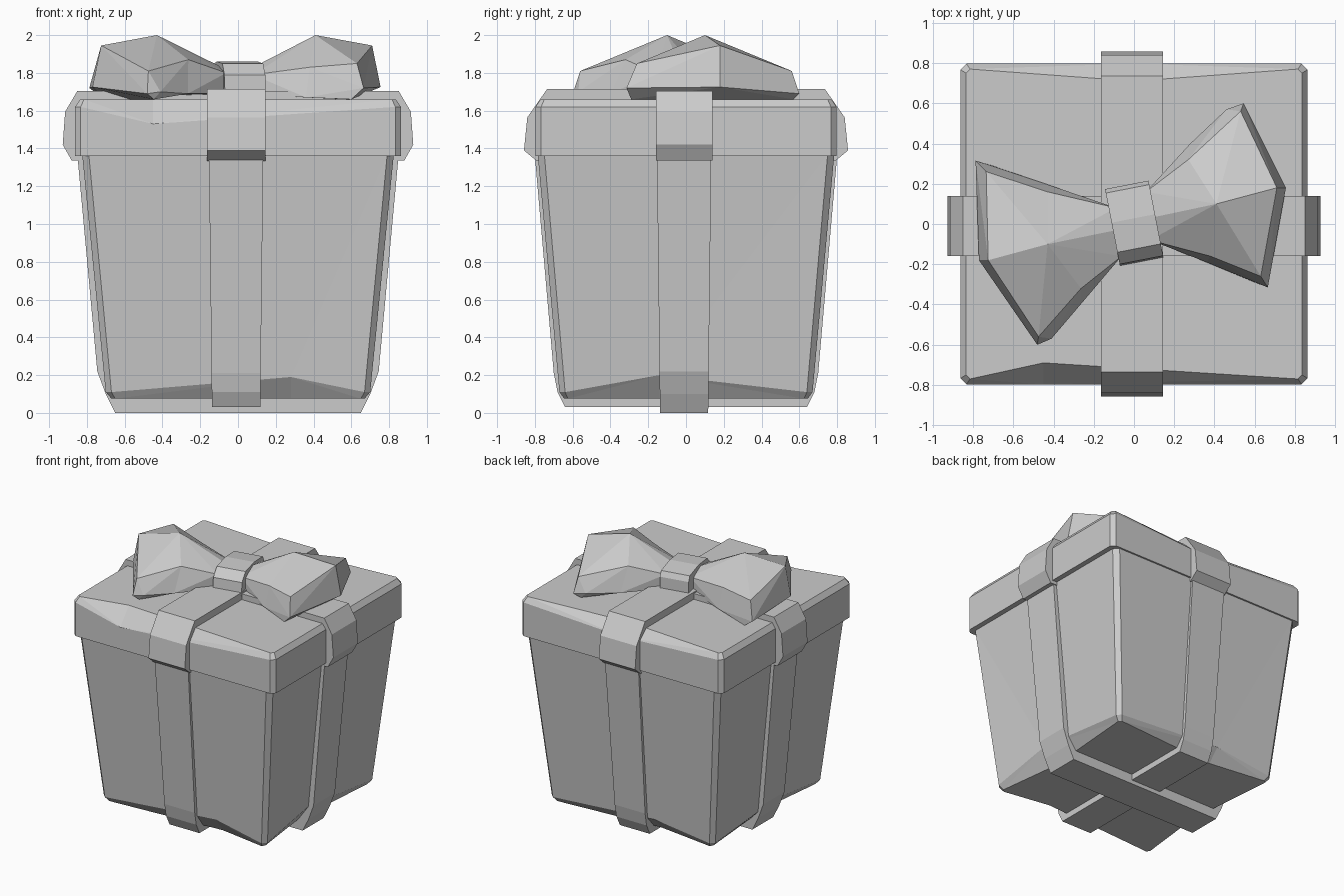
import bpy
import bmesh
import math
from mathutils import Matrix, Vector

if "Cube" in bpy.data.objects:
    bpy.data.objects.remove(bpy.data.objects["Cube"])

grey = bpy.data.materials.new("plain_grey")
grey.use_nodes = True
grey.diffuse_color = (0.6, 0.6, 0.6, 1)
grey.node_tree.nodes["Principled BSDF"].inputs["Base Color"].default_value = grey.diffuse_color


def finish(bm, name):
    """Turn a bmesh into a flat shaded object."""
    bmesh.ops.recalc_face_normals(bm, faces=bm.faces)
    mesh = bpy.data.meshes.new(name)
    bm.to_mesh(mesh)
    bm.free()
    mesh.materials.append(grey)
    obj = bpy.data.objects.new(name, mesh)
    bpy.context.collection.objects.link(obj)
    return obj


def ring(hx, hy, z, cut, spots, inset=(0, 0, 0, 0), lift=(0, 0, 0, 0)):
    """Rectangle with cut corners and one movable point on each side
    (front, right, back, left)."""
    pts = []
    for i in range(4):
        a, b = (hx, hy) if i % 2 == 0 else (hy, hx)
        turn = Matrix.Rotation(i * math.pi / 2, 3, 'Z')
        for p in ((-a + cut, -b, z),
                  (spots[i], -b + inset[i], z + lift[i]),
                  (a - cut, -b, z)):
            pts.append(turn @ Vector(p))
    return pts


def loft(name, rings):
    bm = bmesh.new()
    rows = [[bm.verts.new(p) for p in r] for r in rings]
    n = len(rows[0])
    for low, high in zip(rows, rows[1:]):
        for i in range(n):
            j = (i + 1) % n
            bm.faces.new((low[i], low[j], high[j], high[i]))
    bm.faces.new(rows[0][::-1])
    bm.faces.new(rows[-1])
    # split the bent side panels along clean creases
    bmesh.ops.triangulate(bm, faces=[f for f in bm.faces if len(f.verts) == 4])
    bmesh.ops.dissolve_limit(bm, angle_limit=0.01, verts=bm.verts, edges=bm.edges)
    return finish(bm, name)


def band(name, profile, width, along_y, taper=0):
    """Ribbon made by sweeping a side profile across its width."""
    bm = bmesh.new()
    sides = []
    for s in (-1, 1):
        row = []
        for u, z in profile:
            w = s * (width / 2 + taper * z) - 0.01
            row.append(bm.verts.new((w, u, z) if along_y else (u, w, z)))
        sides.append(row)
        bm.faces.new(row)
    n = len(profile)
    for i in range(n):
        j = (i + 1) % n
        bm.faces.new((sides[0][i], sides[0][j], sides[1][j], sides[1][i]))
    return finish(bm, name)


def mirrored(half):
    """Complete a half profile to both sides."""
    return half + [(-u, z) for u, z in reversed(half)]


def hull(name, points):
    bm = bmesh.new()
    for p in points:
        bm.verts.new(p)
    res = bmesh.ops.convex_hull(bm, input=bm.verts)
    loose = set(res["geom_interior"]) | set(res["geom_unused"])
    bmesh.ops.delete(bm, geom=[v for v in loose if isinstance(v, bmesh.types.BMVert)],
                     context='VERTS')
    bmesh.ops.dissolve_limit(bm, angle_limit=0.06, verts=bm.verts, edges=bm.edges)
    return finish(bm, name)


# Tapered box with dented lower edges
spots = (0.28, -0.14, 0.2, 0.1)
body = loft("box_body", [
    ring(0.67, 0.645, 0.075, 0.02, spots, inset=(0.06,) * 4),
    ring(0.70, 0.67, 0.11, 0.03, spots, lift=(0.08, 0.09, 0.06, 0.06)),
    ring(0.825, 0.785, 1.37, 0.035, spots)])

# Lid with worn front and back top edges
spots = (-0.45, 0, 0, 0)
lid = loft("box_lid", [
    ring(0.863, 0.797, 1.36, 0.03, spots),
    ring(0.863, 0.797, 1.62, 0.03, spots, lift=(-0.09, 0, -0.04, 0)),
    ring(0.835, 0.77, 1.66, 0.02, spots, inset=(0.08, 0, 0.06, 0))])

# Ribbons around the body
band("body_ribbon_side", mirrored([(0.65, 0), (0.70, 0.10), (0.745, 0.22), (0.85, 1.36)]),
     0.255, False, 0.012)
band("body_ribbon_front", mirrored([(0.64, 0.03), (0.68, 0.11), (0.70, 0.21), (0.80, 1.36)]),
     0.255, True, 0.012)

# Ribbons bulging over the lid
band("lid_ribbon_side", mirrored([(0.88, 1.335), (0.928, 1.42), (0.915, 1.595), (0.85, 1.705)]),
     0.30, False)
band("lid_ribbon_front", mirrored([(0.79, 1.333), (0.858, 1.39), (0.84, 1.565), (0.735, 1.715)]),
     0.31, True)

# Knot of the bow
knot = band("bow_knot", [(-0.19, 1.69), (-0.18, 1.79), (-0.12, 1.85), (0.03, 1.86),
                         (0.18, 1.84), (0.2, 1.80), (0.2, 1.69)], 0.22, True)
knot.rotation_euler.z = math.radians(11)
knot.location.x = 0.012

# Bow loops: narrow neck, raised middle, wide rim and turned under end
neck = [(0.08, -0.08, 1.69), (0.08, -0.08, 1.79), (0.08, 0.03, 1.83),
        (0.06, 0.16, 1.80), (0.06, 0.16, 1.69)]
middle = [(0.36, -0.19, 1.67), (0.38, -0.16, 1.83), (0.41, 0.10, 2.0),
          (0.27, 0.32, 1.87), (0.28, 0.40, 1.69)]
rim = [(0.60, -0.29, 1.66), (0.63, -0.26, 1.85), (0.71, 0.18, 1.945),
       (0.53, 0.56, 1.81), (0.46, 0.57, 1.70), (0.50, 0.57, 1.66)]
end = [(0.665, -0.315, 1.72), (0.755, 0.18, 1.725), (0.545, 0.60, 1.69)]


def turned(points):
    """Half turn about z, flaring the loop towards the back."""
    return [(-x * (1.08 - 0.33 * y), -y, z) for x, y, z in points]


for side, place in (("left", list), ("right", turned)):
    hull(side + "_bow_neck", place(neck + middle))
    hull(side + "_bow_loop", place(middle + rim + end))
